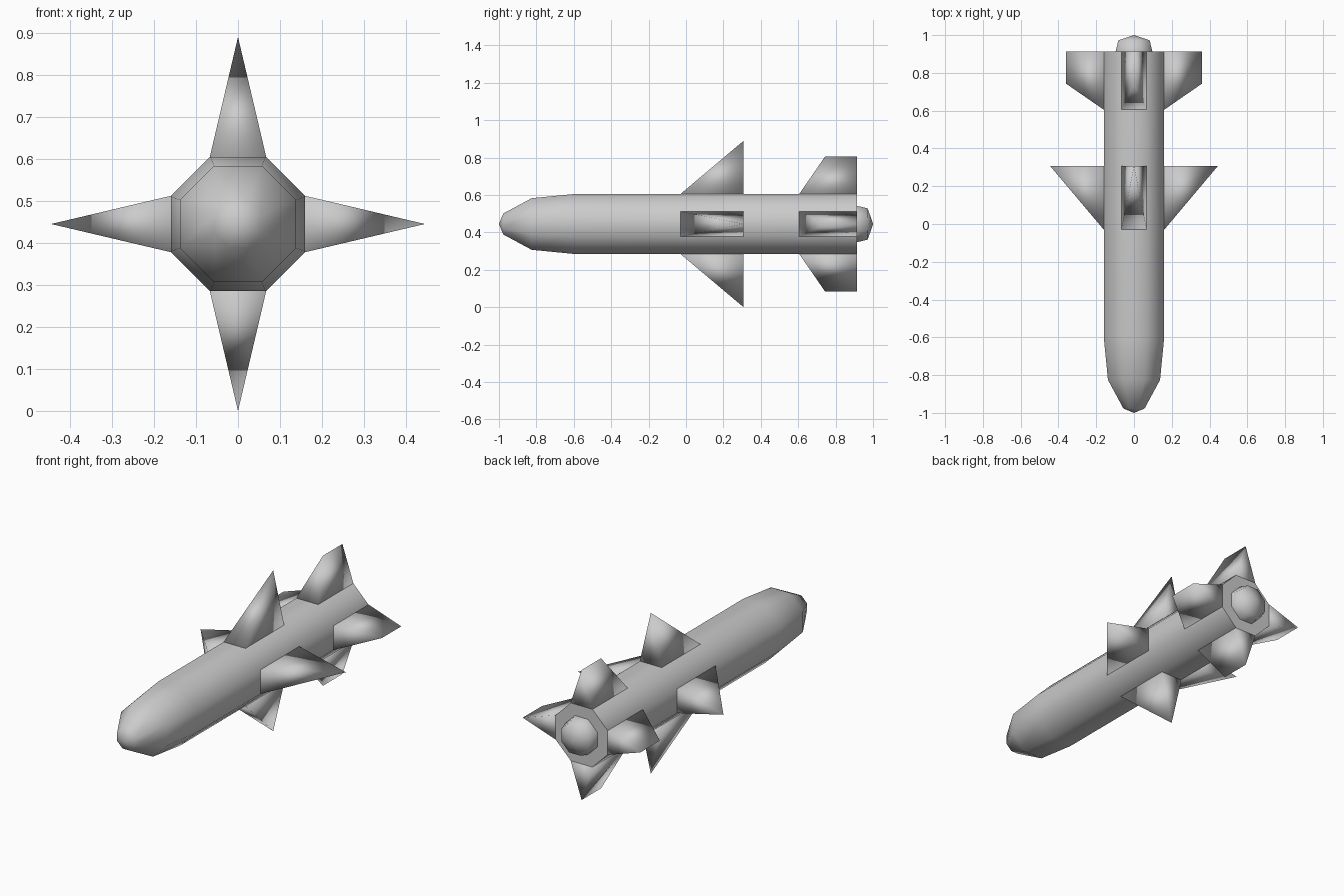
import bpy, bmesh
from math import cos, sin, pi, radians
from mathutils import Matrix, Vector

if "Cube" in bpy.data.objects:
    bpy.data.objects.remove(bpy.data.objects["Cube"])

CZ = 0.445      # height of the body axis
FLAT = 0.16     # axis to flat of the octagonal body
HALF = 0.067    # half width of one flat


def finish(bm, name, angle=None):
    bmesh.ops.recalc_face_normals(bm, faces=bm.faces)
    mesh = bpy.data.meshes.new(name)
    bm.to_mesh(mesh)
    bm.free()
    obj = bpy.data.objects.new(name, mesh)
    bpy.context.collection.objects.link(obj)
    bpy.ops.object.select_all(action='DESELECT')
    obj.select_set(True)
    bpy.context.view_layer.objects.active = obj
    if angle:
        bpy.ops.object.shade_smooth_by_angle(angle=radians(angle))
    else:
        bpy.ops.object.shade_smooth()
    return obj


def body_of_revolution(name, profile, angle):
    """Eight-sided lathe along y; profile holds (y, distance to flat)."""
    bm = bmesh.new()
    rings = []
    for y, apothem in profile:
        r = apothem / cos(pi / 8)
        if apothem == 0:
            rings.append([bm.verts.new((0, y, CZ))] * 8)
        else:
            rings.append([bm.verts.new((r * cos((i + .5) * pi / 4), y,
                                        CZ + r * sin((i + .5) * pi / 4)))
                          for i in range(8)])
    for a, b in zip(rings, rings[1:]):
        for i in range(8):
            j = (i + 1) % 8
            bm.faces.new(dict.fromkeys((a[i], a[j], b[j], b[i])))
    for ring in (rings[0], rings[-1]):
        if ring[0] is not ring[1]:
            bm.faces.new(ring)
    return finish(bm, name, angle)


def fin_set(name, front, back, tip_front, tip_r):
    """Four tapered fins, each the hull of a base rectangle and a tip edge."""
    for k, side in enumerate(("top", "left", "bottom", "right")):
        turn = Matrix.Translation((0, 0, CZ)) @ Matrix.Rotation(-k * pi / 2, 4, 'Y')
        points = [(x, y, FLAT) for x in (-HALF, HALF) for y in (front, back)]
        points += [(0, y, tip_r) for y in sorted({tip_front, back})]
        bm = bmesh.new()
        for p in points:
            bm.verts.new(turn @ Vector(p))
        bmesh.ops.convex_hull(bm, input=bm.verts)
        bmesh.ops.dissolve_limit(bm, angle_limit=radians(1),
                                 verts=bm.verts, edges=bm.edges)
        finish(bm, f"{name}_{side}")


# Fuselage with blunt nose and flat rear face
body_of_revolution("fuselage", [(-1.0, 0), (-.977, .056), (-.825, .138),
                                (-.6, FLAT), (.913, FLAT)], 65)
# Rounded exhaust cap at the rear
body_of_revolution("exhaust_cap", [(.9, .097), (.915, .097), (.972, .083), (1.0, 0)], 80)
# Pointed middle wings and blunt tail fins
fin_set("wing", -.03, .308, .308, .445)
fin_set("tail_fin", .605, .913, .743, .36)
